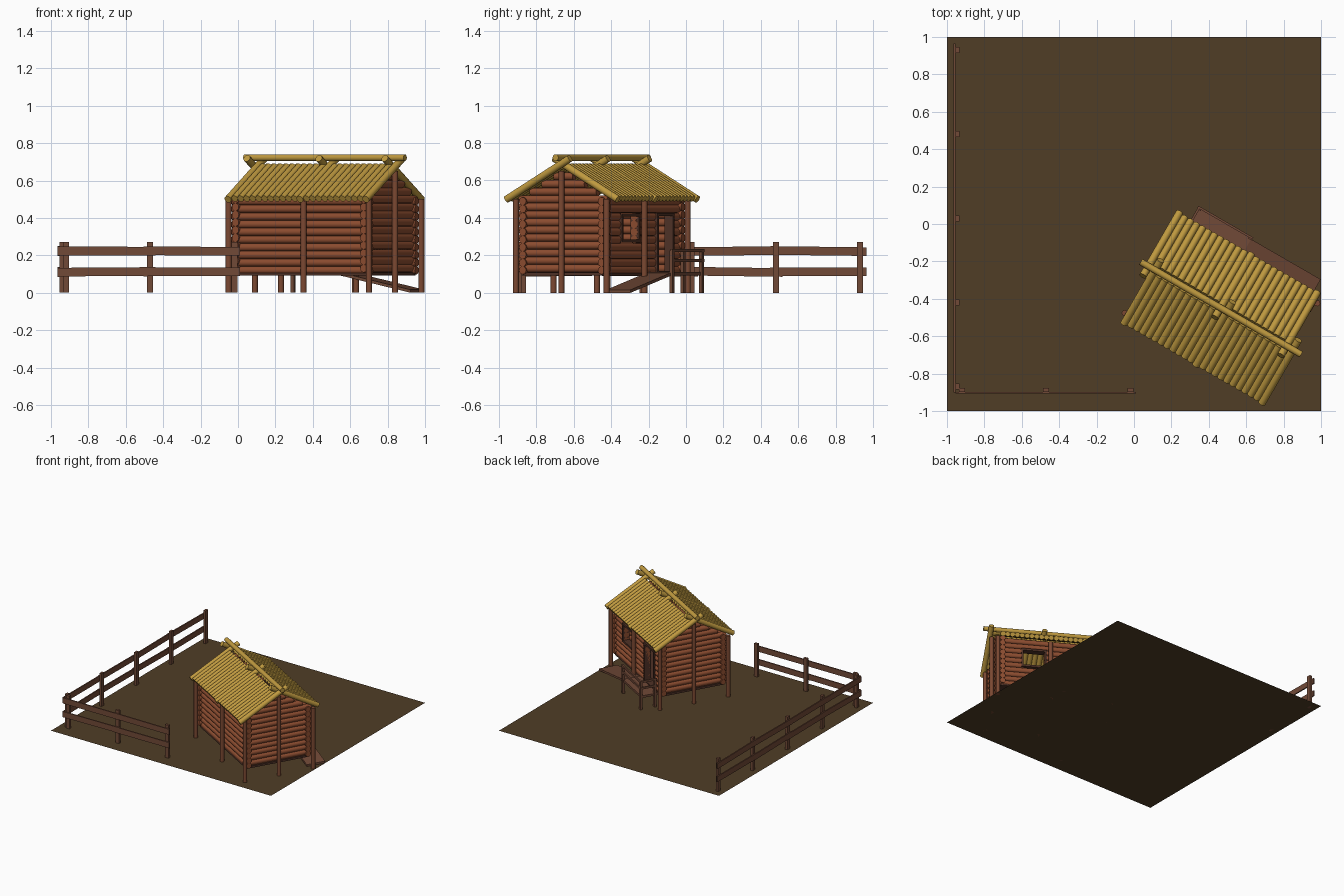
import bpy, bmesh, math, random
from mathutils import Vector, Matrix

if "Cube" in bpy.data.objects:
    bpy.data.objects.remove(bpy.data.objects["Cube"])

random.seed(3)
HOUSE = Matrix.Translation((0.465, -0.45, 0)) @ Matrix.Rotation(math.radians(-30), 4, 'Z')
WORLD = Matrix.Identity(4)


def mat(name, col):
    m = bpy.data.materials.new(name)
    m.diffuse_color = (*col, 1)
    m.use_nodes = True
    m.node_tree.nodes["Principled BSDF"].inputs["Base Color"].default_value = m.diffuse_color
    return m


EARTH = mat("earth brown", (0.080, 0.047, 0.019))
LOG = mat("red brown log", (0.270, 0.075, 0.030))
POST = mat("post brown", (0.200, 0.066, 0.032))
THATCH = mat("golden log", (0.520, 0.320, 0.050))
PLANK = mat("plank brown", (0.165, 0.067, 0.038))
DARK = mat("dark trim", (0.080, 0.032, 0.020))


def cyl(bm, a, b, r, sides=12):
    a, b = Vector(a), Vector(b)
    d = b - a
    m = Matrix.Translation((a + b) / 2) @ d.to_track_quat('Z', 'Y').to_matrix().to_4x4()
    bmesh.ops.create_cone(bm, cap_ends=True, segments=sides, radius1=r, radius2=r,
                          depth=d.length, matrix=m)


def box(bm, lo, hi, tilt=None):
    lo, hi = Vector(lo), Vector(hi)
    m = Matrix.Translation((lo + hi) / 2)
    if tilt:
        m = m @ tilt
    m = m @ Matrix.Diagonal((*(hi - lo), 1))
    bmesh.ops.create_cube(bm, size=1, matrix=m)


def finish(name, bm, material, place=HOUSE, smooth=False):
    me = bpy.data.meshes.new(name)
    bm.to_mesh(me)
    bm.free()
    ob = bpy.data.objects.new(name, me)
    ob.matrix_world = place
    me.materials.append(material)
    bpy.context.collection.objects.link(ob)
    if smooth:
        bpy.ops.object.select_all(action='DESELECT')
        ob.select_set(True)
        bpy.context.view_layer.objects.active = ob
        bpy.ops.object.shade_smooth_by_angle(angle=math.radians(40))


# ground sheet
bm = bmesh.new()
bmesh.ops.create_grid(bm, x_segments=1, y_segments=1, size=1)
finish("ground_plot", bm, EARTH, WORLD)

# house floor
WU, WV, R, STEP = 0.396, 0.243, 0.0215, 0.041
bm = bmesh.new()
box(bm, (-WU - 0.015, -WV - 0.015, 0.092), (WU + 0.015, WV + 0.015, 0.108))
finish("house_floor", bm, DARK)

# long log walls; the north one leaves door and window openings
south, north = bmesh.new(), bmesh.new()
L = WU + 0.03
for i in range(10):
    z = 0.12 + i * STEP
    cyl(south, (-L, -WV, z), (L, -WV, z), R)
    cuts = [-L]
    if i < 8:
        cuts += [-0.29, -0.14]
    if 4 <= i <= 7:
        cuts += [0.075, 0.235]
    cuts.append(L)
    for a, b in zip(cuts[::2], cuts[1::2]):
        cyl(north, (a, WV, z), (b, WV, z), R)
finish("south_wall_logs", south, LOG, smooth=True)
finish("north_wall_logs", north, LOG, smooth=True)

# gable walls narrow under the roof
APEX, SLOPE = 0.685, 0.56
for name, u in (("west_gable_logs", -WU), ("east_gable_logs", WU)):
    bm = bmesh.new()
    for i in range(13):
        z = 0.13 + i * STEP
        half = min(WV + 0.03, (APEX - 0.03 - z) / SLOPE)
        if half > 0.02:
            cyl(bm, (u, -half, z), (u, half, z), R)
    finish(name, bm, LOG, smooth=True)

# support posts around the house
bm = bmesh.new()
for u in (-0.433, 0.433):
    for v in (-0.28, 0.28):
        cyl(bm, (u, v, 0), (u, v, 0.50), 0.016)
    cyl(bm, (u, 0, 0), (u, 0, 0.65), 0.016)
for v in (-0.28, 0.28):
    cyl(bm, (0.03, v, 0), (0.03, v, 0.49), 0.016)
finish("support_posts", bm, POST, smooth=True)

# door and window frames
T = 0.016


def frame(name, u0, u1, z0, z1):
    bm = bmesh.new()
    v0, v1 = WV - 0.024, WV + 0.028
    box(bm, (u0, v0, z0), (u0 + T, v1, z1))
    box(bm, (u1 - T, v0, z0), (u1, v1, z1))
    box(bm, (u0, v0, z1 - T), (u1, v1, z1))
    box(bm, (u0, v0, z0), (u1, v1, z0 + T))
    finish(name, bm, DARK)


frame("door_frame", -0.306, -0.124, 0.10, 0.425)
frame("window_frame", 0.058, 0.252, 0.268, 0.424)

# roof logs and crossing rafters on each slope
COUNT, PITCH = 24, 0.037
for side, name, shift in ((1, "north_roof", -0.022), (-1, "south_roof", 0.018)):
    logs, rafters = bmesh.new(), bmesh.new()
    for i in range(COUNT):
        u = shift + (i - (COUNT - 1) / 2) * PITCH
        main = i in (0, COUNT // 2, COUNT - 1)
        top = -0.06 if main else 0.018
        low = 0.332 if main else 0.325
        cyl(rafters if main else logs,
            (u, side * low, APEX - SLOPE * low),
            (u, side * top, APEX - SLOPE * top), 0.020 if main else 0.0187)
    finish(name + "_logs", logs, THATCH, smooth=True)
    finish(name + "_rafters", rafters, THATCH, smooth=True)

bm = bmesh.new()
cyl(bm, (-0.495, 0, 0.722), (0.495, 0, 0.722), 0.018)
finish("ridge_pole", bm, THATCH, smooth=True)

# landing and ramp to the door
bm = bmesh.new()
box(bm, (-0.37, 0.25, 0.092), (-0.045, 0.405, 0.11))
finish("door_landing", bm, PLANK)
bm = bmesh.new()
box(bm, (-0.05, 0.25, 0.092), (0.385, 0.40, 0.108))
for v in bm.verts:
    if v.co.x > 0:
        v.co.z -= 0.092
finish("ramp", bm, PLANK)

# landing railing
bm = bmesh.new()
for u, v in ((-0.365, 0.405), (-0.05, 0.405), (-0.365, 0.29)):
    box(bm, (u - 0.011, v - 0.009, 0), (u + 0.011, v + 0.009, 0.225))
for z in (0.165, 0.218):
    box(bm, (-0.378, 0.402, z), (-0.038, 0.414, z + 0.016))
    box(bm, (-0.376, 0.28, z), (-0.364, 0.412, z + 0.016))
finish("landing_railing", bm, PLANK)


# fences run along x, the west one is turned a quarter
def fence(name, posts, place):
    pb, rb = bmesh.new(), bmesh.new()
    for x in posts:
        box(pb, (x - 0.016, -0.004, 0), (x + 0.016, 0.016, 0.27))
    for a, b in zip(posts, posts[1:]):
        for z in (0.112, 0.223):
            tilt = Matrix.Rotation(random.uniform(-0.014, 0.014), 4, 'Y')
            box(rb, (a - 0.035, -0.014, z - 0.023), (b + 0.03, -0.004, z + 0.023), tilt)
    finish(name + "_posts", pb, PLANK, place)
    finish(name + "_rails", rb, PLANK, place)


fence("south_fence", [-0.92, -0.47, -0.02], Matrix.Translation((0, -0.893, 0)))
fence("west_fence", [-0.93, -0.48, -0.03, 0.42, 0.87],
      Matrix.Translation((-0.95, 0, 0)) @ Matrix.Rotation(-math.pi / 2, 4, 'Z'))
